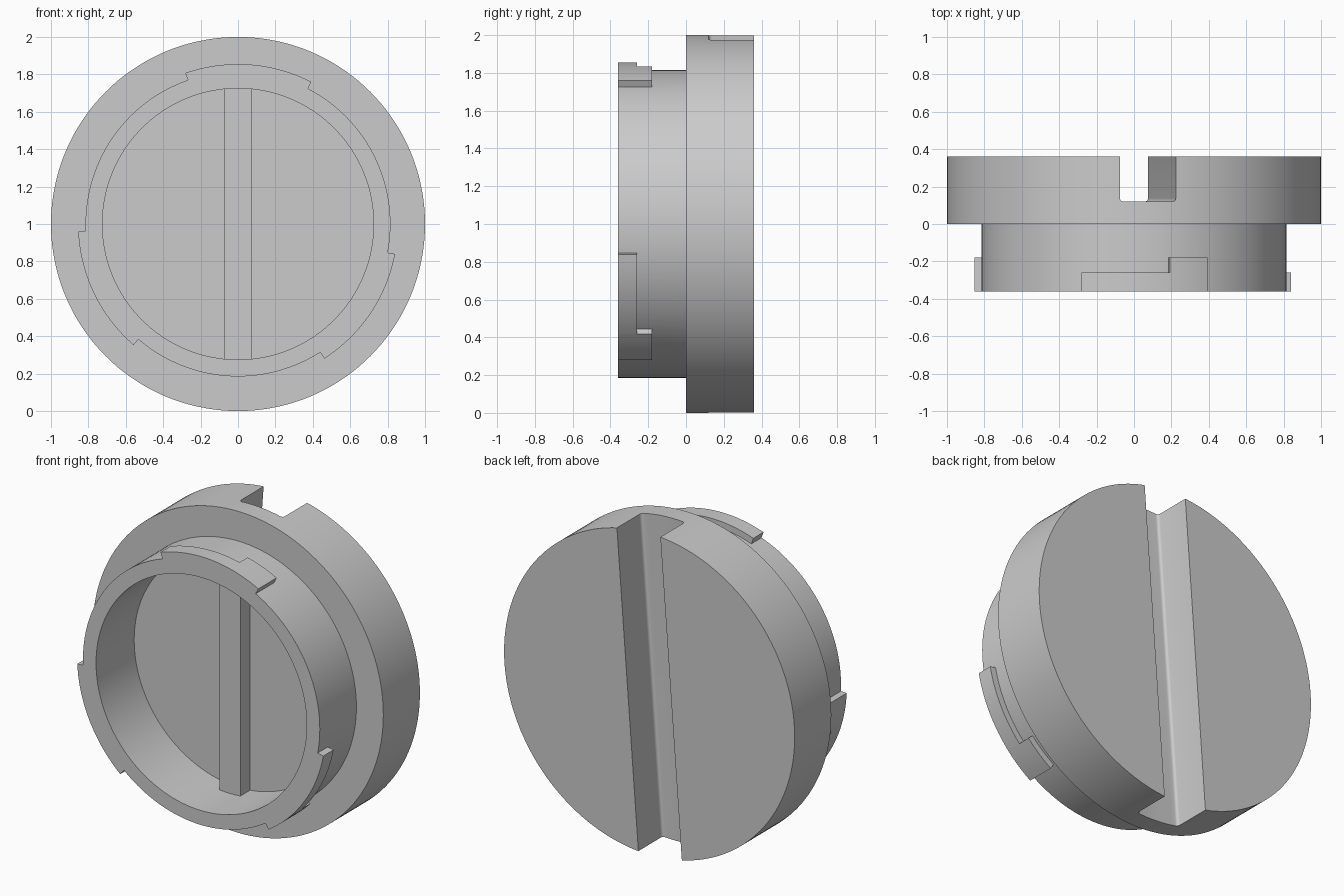
import bpy, bmesh, math
from mathutils import Matrix

if "Cube" in bpy.data.objects:
    bpy.data.objects.remove(bpy.data.objects["Cube"])

GREY = 0.6
SEGMENTS = 144
CENTRE_Z = 1.0

grey = bpy.data.materials.new("plain_grey")
grey.use_nodes = True
grey.diffuse_color = (GREY, GREY, GREY, 1)
shader = next(n for n in grey.node_tree.nodes if n.type == 'BSDF_PRINCIPLED')
shader.inputs["Base Color"].default_value = (GREY, GREY, GREY, 1)


def finish(bm, name):
    bmesh.ops.recalc_face_normals(bm, faces=bm.faces)
    mesh = bpy.data.meshes.new(name)
    bm.to_mesh(mesh)
    bm.free()
    mesh.materials.append(grey)
    obj = bpy.data.objects.new(name, mesh)
    bpy.context.collection.objects.link(obj)
    return obj


def polar(bm, r, angle, y):
    return bm.verts.new((r * math.cos(angle), y, CENTRE_Z + r * math.sin(angle)))


def lathe(name, profile):
    """Turn a (radius, y) profile about the y axis and cap both ends."""
    bm = bmesh.new()
    rings = [[polar(bm, r, math.tau * i / SEGMENTS, y) for i in range(SEGMENTS)]
             for r, y in profile]
    for a, b in zip(rings, rings[1:]):
        for i in range(SEGMENTS):
            j = (i + 1) % SEGMENTS
            bm.faces.new((a[i], a[j], b[j], b[i]))
    bm.faces.new(rings[0])
    bm.faces.new(rings[-1])
    return finish(bm, name)


def sector(name, start, end, r0, r1, y0, y1):
    """Curved block between two angles in degrees."""
    bm = bmesh.new()
    steps = max(4, round((end - start) / 2.5))
    loops = []
    for i in range(steps + 1):
        a = math.radians(start + (end - start) * i / steps)
        loops.append([polar(bm, r, a, y) for r, y in
                      ((r0, y0), (r1, y0), (r1, y1), (r0, y1))])
    for a, b in zip(loops, loops[1:]):
        for k in range(4):
            m = (k + 1) % 4
            bm.faces.new((a[k], a[m], b[m], b[k]))
    bm.faces.new(loops[0])
    bm.faces.new(loops[-1])
    return finish(bm, name)


def box(name, size, centre, tilt=0.0):
    bm = bmesh.new()
    bmesh.ops.create_cube(bm, size=1, matrix=Matrix.Translation(centre)
                          @ Matrix.Rotation(tilt, 4, 'Y') @ Matrix.Diagonal((*size, 1)))
    return finish(bm, name)


def combine(target, tool, operation):
    """Apply a boolean, then discard the tool object."""
    mod = target.modifiers.new(operation.lower(), 'BOOLEAN')
    mod.operation = operation
    mod.solver = 'EXACT'
    mod.object = tool
    bpy.context.view_layer.objects.active = target
    bpy.ops.object.modifier_apply(modifier=mod.name)
    bpy.data.objects.remove(tool)


# Wide cap disc with a hollow collar in front
cap = lathe("cap_body", [(1, 0.36), (1, 0), (0.815, 0), (0.815, -0.36),
                         (0.725, -0.36), (0.725, 0.015)])

# Slightly tilted coin slot across the back, with rounded floor corners
slot = box("slot_cutter", (0.3, 0.4, 2.4), (0, 0.32, CENTRE_Z), math.atan(0.075))
bm = bmesh.new()
bm.from_mesh(slot.data)
floor_edges = [e for e in bm.edges
               if all(v.co.y < 0.2 for v in e.verts)
               and abs(e.verts[0].co.z - e.verts[1].co.z) > 1]
bmesh.ops.bevel(bm, geom=floor_edges, offset=0.018, segments=4, profile=0.5,
                affect='EDGES')
bm.to_mesh(slot.data)
bm.free()
combine(cap, slot, 'DIFFERENCE')

# Upright rib on the floor of the hollow
combine(cap, box("inner_rib", (0.146, 0.13, 1.48), (0, -0.015, CENTRE_Z)), 'UNION')

# Three stepped locking lugs around the collar
for turn in (0, 120, 240):
    for start, end, back in ((62.7, 77, -0.18), (77, 109.2, -0.26)):
        lug = sector("lug", start + turn, end + turn, 0.78, 0.855, -0.36, back)
        combine(cap, lug, 'UNION')

# Smooth curved walls, crisp edges
bpy.ops.object.select_all(action='DESELECT')
cap.select_set(True)
bpy.context.view_layer.objects.active = cap
bpy.ops.object.shade_smooth_by_angle(angle=math.radians(30))
